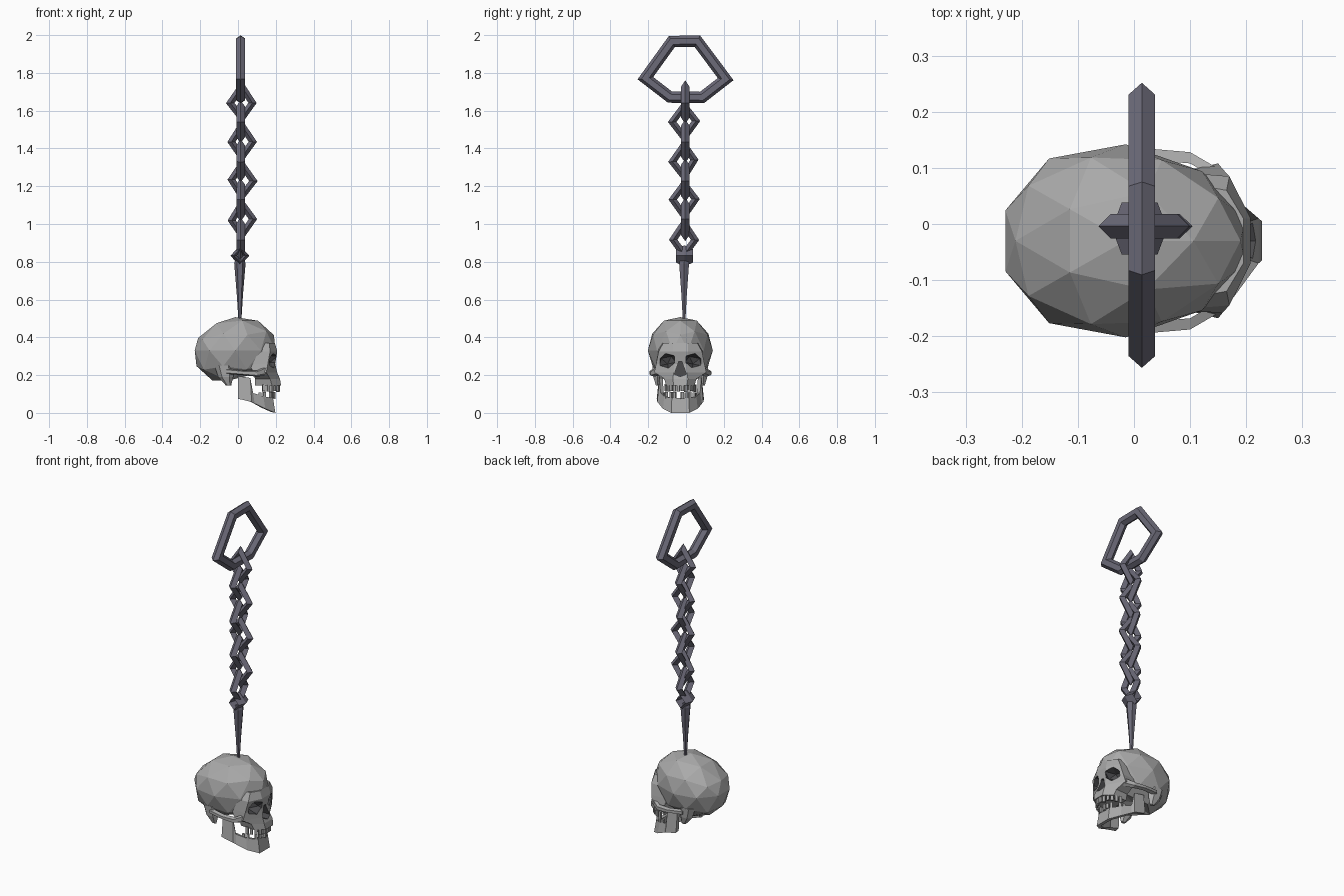
import bpy, bmesh, math, random
from mathutils import Vector, Matrix

if "Cube" in bpy.data.objects:
    bpy.data.objects.remove(bpy.data.objects["Cube"])

random.seed(4)
YC = -0.03  # skull mid-plane


def material(name, col):
    m = bpy.data.materials.new(name)
    m.diffuse_color = (*col, 1)
    m.use_nodes = True
    m.node_tree.nodes["Principled BSDF"].inputs["Base Color"].default_value = m.diffuse_color
    return m


BONE = material("grey_bone", (0.40, 0.40, 0.40))
DARK = material("dark_hollow", (0.07, 0.07, 0.075))
IRON = material("blue_grey_iron", (0.15, 0.145, 0.19))


def finish(name, bm, mats, index=0):
    bmesh.ops.recalc_face_normals(bm, faces=bm.faces)
    for f in bm.faces:
        f.material_index = index
    me = bpy.data.meshes.new(name)
    bm.to_mesh(me)
    bm.free()
    for m in mats:
        me.materials.append(m)
    ob = bpy.data.objects.new(name, me)
    bpy.context.collection.objects.link(ob)
    return ob


def loft(bm, rings, closed=False):
    """Skin a list of equal-length point rings."""
    vs = [[bm.verts.new(p) for p in r] for r in rings]
    n, k = len(vs), len(vs[0])
    for i in range(n if closed else n - 1):
        a, b = vs[i], vs[(i + 1) % n]
        for j in range(k):
            bm.faces.new((a[j], a[(j + 1) % k], b[(j + 1) % k], b[j]))
    if not closed:
        bm.faces.new(vs[0][::-1])
        bm.faces.new(vs[-1])


def bent_bar(name, pts, centre, flat_axis, thick, depth, sides=4):
    """Closed mitred loop; pts are (horizontal, vertical) around centre."""
    pts = [Vector(p) for p in pts]
    side, up = (Vector((1, 0, 0)), Vector((0, 0, 1)))
    if flat_axis == 'X':
        side = Vector((0, 1, 0))
    out = side.cross(up)
    rings = []
    for i, p in enumerate(pts):
        d1 = (p - pts[i - 1]).normalized()
        d2 = (pts[(i + 1) % len(pts)] - p).normalized()
        n1, n2 = Vector((d1.y, -d1.x)), Vector((d2.y, -d2.x))
        m = (n1 + n2).normalized()
        m = m / m.dot(n1)
        ring = []
        for s in range(sides):
            a = 2 * math.pi * s / sides
            q = p + m * math.cos(a) * thick
            ring.append(Vector(centre) + side * q.x + up * q.y + out * math.sin(a) * depth)
        rings.append(ring)
    bm = bmesh.new()
    loft(bm, rings, True)
    return finish(name, bm, [IRON])


# --- top hanging ring
bent_bar("hanging_ring",
         [(-.075, 1.966), (-.215, 1.772), (-.085, 1.672), (.085, 1.67), (.21, 1.767), (.06, 1.968)],
         (.014, 0, 0), 'X', .030, .027, 6)

# --- chain links, alternating planes
for i in range(8):
    j = lambda: random.uniform(-.006, .006)
    z = 1.645 - i * .1035
    shape = [(-.058 + j(), j()), (0, -.083), (.058 + j(), j()), (0, .083)]
    if i % 2 == 0:
        bent_bar("chain_link_%d" % i, shape, (.020, -.004, z), 'Y', .018, .022)
    else:
        bent_bar("chain_link_%d" % i, shape, (.014, -.010, z), 'X', .018, .022)

# --- spike with eyelet
bent_bar("spike_eyelet", [(-.032, 0), (0, -.036), (.032, 0), (0, .036)],
         (.010, -.008, .832), 'Y', .013, .046)
bm = bmesh.new()
loft(bm, [[(.010 + r * math.cos(a * math.pi / 3), -.01 + r * math.sin(a * math.pi / 3), z)
           for a in range(6)] for z, r in ((.49, .008), (.62, .016), (.79, .030), (.815, .024))])
finish("spike", bm, [IRON])

# --- cranium: boxy egg, narrower in front, raised base behind the face
bm = bmesh.new()
bmesh.ops.create_icosphere(bm, subdivisions=2, radius=1)
for v in bm.verts:
    c = v.co
    c *= (abs(c.x) ** 2.4 + abs(c.y) ** 2.4 + abs(c.z) ** 2.4) ** (-1 / 2.4)
    width = .172 * (1 - .25 * max(c.x, 0)) * (1 - .12 * max(-c.z, 0))
    x, y, z = -.015 + .22 * c.x, YC + width * c.y, .33 + .177 * c.z
    if z > .4:
        z -= .035 * max(0, -c.x)
    if x > -.03:
        z = max(z, .205)
    v.co = (x, y, z)
cranium = finish("cranium", bm, [BONE, DARK])

# --- face block (joined into cranium)
bm = bmesh.new()
secs = [(.37, .195, .04, .165, .09, .05, .11), (.325, .208, .04, .170, .115, .05, .125),
        (.26, .197, .03, .158, .128, .06, .12), (.215, .207, .035, .15, .138, .08, .12),
        (.18, .222, .04, .17, .085, .09, .08), (.145, .228, .035, .18, .075, .09, .07)]
loft(bm, [[(xb, YC - wb, z), (xm, YC - wm, z), (xf, YC - wf, z),
           (xf, YC + wf, z), (xm, YC + wm, z), (xb, YC + wb, z)]
          for z, xf, wf, xm, wm, xb, wb in secs])
face = finish("face_helper", bm, [BONE, DARK])

# --- cutters for eye sockets and nose
cutters = []
for s in (-1, 1):
    bm = bmesh.new()
    bmesh.ops.create_icosphere(bm, subdivisions=1, radius=1,
        matrix=Matrix.Translation((.19, YC + s * .071, .276)) @ Matrix.Rotation(-s * .2, 4, 'X')
        @ Matrix.Diagonal((.065, .052, .040, 1)))
    cutters.append(finish("eye_socket_cutter", bm, [BONE, DARK], 1))
bm = bmesh.new()
loft(bm, [[(x, YC - .032, .205), (x, YC, .192), (x, YC + .032, .205), (x, YC + .008, .272),
           (x, YC - .008, .272)] for x in (.165, .27)])
cutters.append(finish("nose_cutter", bm, [BONE, DARK], 1))
for op, ob in [('UNION', face)] + [('DIFFERENCE', c) for c in cutters]:
    mod = cranium.modifiers.new(op.lower(), 'BOOLEAN')
    mod.operation, mod.object, mod.solver = op, ob, 'EXACT'
    ob.hide_render = True
    ob.hide_set(True)

# --- cheek arches and bony knobs behind the jaw
for s in (-1, 1):
    bm = bmesh.new()
    loft(bm, [[(x, YC + s * (w + dy), z + dz) for dy, dz in
               ((-.012, -h), (.008, -h * .6), (.008, h * .6), (-.012, h))]
              for x, w, z, h in ((-.06, .145, .22, .014), (.03, .156, .212, .013),
                                 (.10, .150, .208, .016), (.155, .118, .225, .026))])
    finish("cheek_arch", bm, [BONE])
    bm = bmesh.new()
    loft(bm, [[(x + r * math.cos(a * math.pi / 3), YC + s * .122 + r * .6 * math.sin(a * math.pi / 3), z)
               for a in range(6)] for x, z, r in ((-.075, .25, .05), (-.065, .19, .04), (-.05, .145, .014))])
    finish("skull_base_knob", bm, [BONE])

# --- lower jaw: U-shaped strip
half = [(.0, .125, .075, .195), (.072, .122, .058, .185), (.088, .115, .05, .105),
        (.145, .092, .022, .088), (.198, .048, .0, .078)]
stations = half + [(x, -w, a, b) for x, w, a, b in reversed(half)]
rings = []
for x, w, zb, zt in stations:
    d = Vector((x, w)).normalized() * .026
    rings.append([(x, YC + w, zb), (x - d.x * .5, YC + w - d.y * .5, zt),
                  (x - d.x * 1.3, YC + w - d.y * 1.3, zt), (x - d.x, YC + w - d.y, zb + .006)])
bm = bmesh.new()
loft(bm, rings)
finish("lower_jaw", bm, [BONE])

# --- teeth along both arches, some lower ones missing
def teeth(name, count, cx, rx, ry, z, h, skip=()):
    bm = bmesh.new()
    for i in range(count):
        if i in skip:
            continue
        a = math.radians(-80 + 160 * i / (count - 1))
        hh = h * random.uniform(.85, 1.1)
        bmesh.ops.create_cube(bm, size=1, matrix=Matrix.Translation(
            (cx + rx * math.cos(a), YC + ry * math.sin(a), z + random.uniform(-.003, .003)))
            @ Matrix.Rotation(a, 4, 'Z') @ Matrix.Diagonal((.013, .015, hh, 1)))
    finish(name, bm, [BONE])


teeth("upper_teeth", 12, .12, .097, .078, .132, .036)
teeth("lower_teeth", 12, .10, .092, .082, .094, .034, (2, 5, 9))
